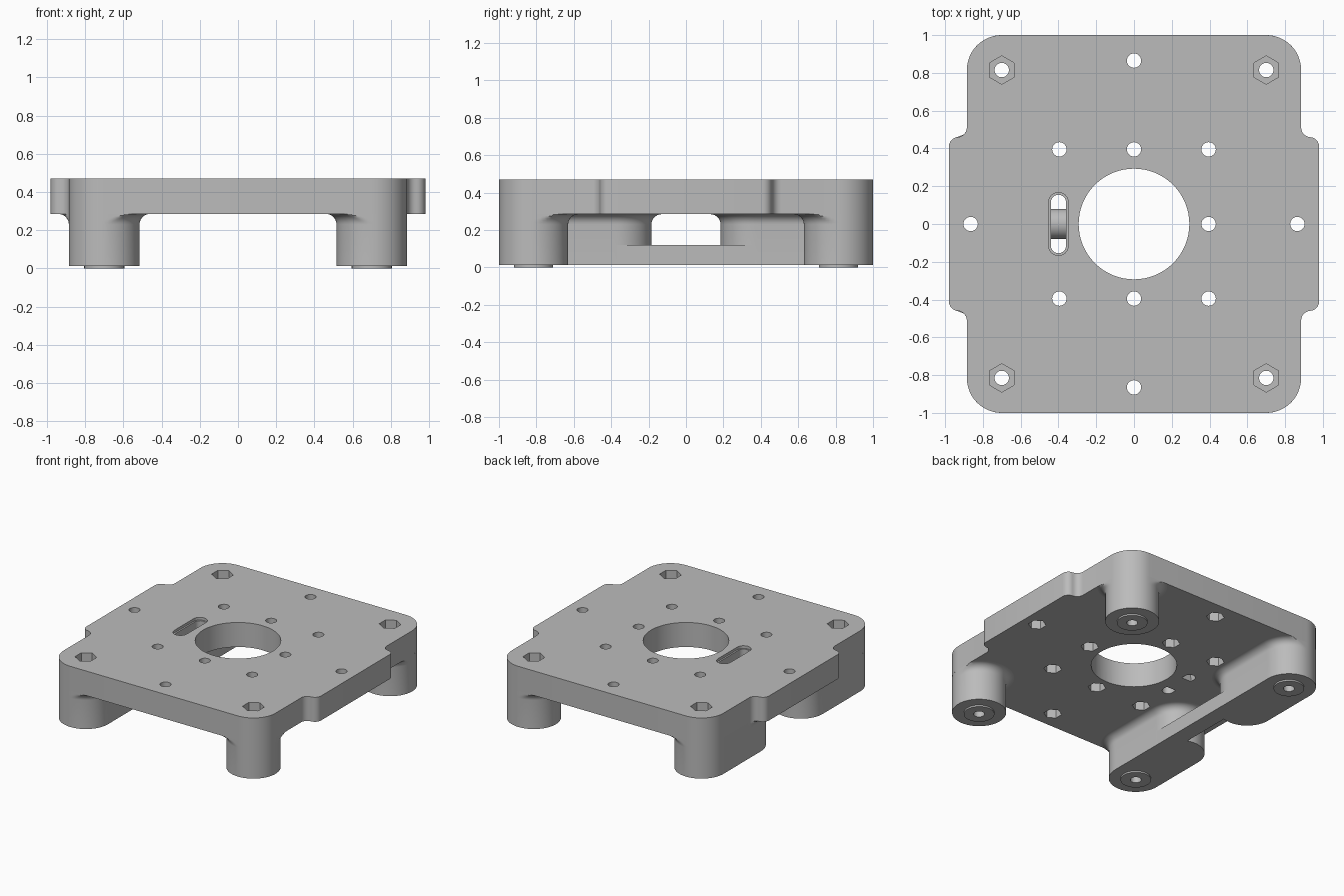
import bpy, bmesh, math

if "Cube" in bpy.data.objects:
    bpy.data.objects.remove(bpy.data.objects["Cube"])

GREY = (0.5, 0.5, 0.5, 1)
mat = bpy.data.materials.new("grey plastic")
mat.use_nodes = True
mat.diffuse_color = GREY
mat.node_tree.nodes["Principled BSDF"].inputs["Base Color"].default_value = GREY

TOP, UNDER, BASE = 0.47, 0.285, 0.012   # plate top, plate underside, foot sole
FX, FY, FR = 0.7, 0.815, 0.185          # foot centre and radius
EAR, FIL = 0.46, 0.05                   # ear half length, edge fillet


def loft(name, rings):
    """Solid through rings of equal length, capped at both ends."""
    bm = bmesh.new()
    loops = [[bm.verts.new(p) for p in ring] for ring in rings]
    n = len(loops[0])
    for a, b in zip(loops, loops[1:]):
        for i in range(n):
            j = (i + 1) % n
            bm.faces.new((a[i], a[j], b[j], b[i]))
    bm.faces.new(loops[0][::-1])
    bm.faces.new(loops[-1])
    bmesh.ops.recalc_face_normals(bm, faces=bm.faces)
    me = bpy.data.meshes.new(name)
    bm.to_mesh(me)
    bm.free()
    me.materials.append(mat)
    ob = bpy.data.objects.new(name, me)
    bpy.context.collection.objects.link(ob)
    return ob


def prism(name, outline, z0, z1):
    return loft(name, [[(x, y, z) for x, y in outline] for z in (z0, z1)])


def arc(cx, cy, r, a0, a1, n=12):
    angles = [math.radians(a0 + (a1 - a0) * i / n) for i in range(n + 1)]
    return [(cx + r * math.cos(a), cy + r * math.sin(a)) for a in angles]


def disc(cx, cy, r, n=32, start=0):
    return arc(cx, cy, r, start, start + 360, n)[:-1]


def slot(cx, half, r):
    return arc(cx, half - r, r, 0, 180) + arc(cx, r - half, r, 180, 360)


def boolean(ob, tool, operation="DIFFERENCE"):
    mod = ob.modifiers.new("cut", "BOOLEAN")
    mod.operation, mod.object, mod.solver = operation, tool, "EXACT"
    bpy.context.view_layer.objects.active = ob
    bpy.ops.object.modifier_apply(modifier=mod.name)
    bpy.data.objects.remove(tool)


# Plate outline: rounded corners and a filleted ear on each side
edge = FX + FR
ear_x = edge + 2 * FIL - 0.005
quarter = (arc(ear_x - FIL, EAR - FIL, FIL, 0, 90, 6)
           + arc(edge + FIL, EAR + FIL, FIL, 270, 180, 6)
           + arc(FX, FY, FR, 0, 90))
half = quarter + [(-x, y) for x, y in reversed(quarter)]
plate = prism("top_plate", half + [(-x, -y) for x, y in half], UNDER, TOP)

# Bolt holes with hexagonal pockets underneath
g, far = 0.395, 0.865
holes = [(x, y) for x in (-g, 0, g) for y in (-g, 0, g)
         if (x, y) not in ((0, 0), (-g, 0))]
holes += [(0, far), (0, -far), (far, 0), (-far, 0)]
for x, y in holes:
    boolean(plate, prism("cutter", disc(x, y, 0.038), 0, 1))
    boolean(plate, prism("cutter", disc(x, y, 0.062, 6, 30), 0, UNDER + 0.08))

# Central opening and cable tie slot
boolean(plate, prism("cutter", disc(0, 0, 0.293, 72), 0, 1))
boolean(plate, prism("cutter", slot(-0.4, 0.155, 0.04), 0, 1))
boolean(plate, prism("cutter", slot(-0.4, 0.167, 0.052), TOP - 0.02, 1))

# Rounded bar crossing the slot
bar = arc(0, UNDER + 0.03, 0.08, 0, 180, 16) + [(-0.08, UNDER), (0.08, UNDER)]
loft("tie_bar", [[(x, y, z) for y, z in bar] for x in (-0.445, -0.355)])


def clip(x, y):
    """Keep a flared foot point inside the plate outline."""
    if x > FX and y > FY:
        d = math.hypot(x - FX, y - FY)
        k = min(1, FR / d)
        return FX + (x - FX) * k, FY + (y - FY) * k
    limit = edge
    if y < EAR:
        limit = ear_x
    elif y < EAR + FIL:
        limit = edge + FIL - math.sqrt(FIL ** 2 - (y - EAR - FIL) ** 2)
    return min(x, limit), min(y, 1)


def foot_ring(r, inner_y):
    """Circle, or a capsule reaching from the corner to inner_y."""
    span = FY - inner_y
    steps = 30 if span else 0
    side = [inner_y + span * i / steps for i in range(1, steps)]
    ring = arc(FX, FY, r, 0, 180, 32)
    ring += [(FX - r, y) for y in reversed(side)]
    ring += arc(FX, inner_y, r, 180, 360, 32)[0 if span else 1:]
    ring += [(FX + r, y) for y in side]
    return ring if span else ring[:-1]


def make_foot(name, sx, sy, inner_y):
    flare = 0.055
    levels = [(0, BASE)]
    for i in range(9):
        a = math.pi / 2 * i / 8
        levels.append((flare * (1 - math.cos(a)),
                       UNDER - flare + flare * math.sin(a)))
    rings = []
    for grow, z in levels:
        pts = [clip(x, y) for x, y in foot_ring(FR + grow, inner_y)]
        rings.append([(sx * x, sy * y, z) for x, y in pts])
    foot = loft(name, rings)
    pad = prism(name + "_pad", disc(sx * FX, sy * FY, 0.105), 0, BASE)
    # Screw hole through everything, nut pocket on top
    for ob in (foot, pad, plate):
        boolean(ob, prism("cutter", disc(sx * FX, sy * FY, 0.038), -0.5, 1))
    boolean(plate, prism("cutter", disc(sx * FX, sy * FY, 0.075, 6, 30),
                         TOP - 0.12, 1))


# Round feet on the left, long feet on the right
for sy, end in ((-1, "front"), (1, "back")):
    make_foot(end + "_left_foot", 1, sy, FY)
    make_foot(end + "_right_foot", -1, sy, 0.37)

# Low rail joining the long feet along their inner side
x0, x1 = -0.64, FR - FX
prism("lower_rail", [(x0, -0.37), (x1, -0.37), (x1, 0.37), (x0, 0.37)], BASE, 0.12)

# Smooth curved walls, crisp edges
bpy.ops.object.select_all(action="DESELECT")
for ob in bpy.context.collection.objects:
    if ob.type == "MESH" and mat.name in ob.data.materials:
        ob.select_set(True)
        bpy.context.view_layer.objects.active = ob
bpy.ops.object.shade_smooth_by_angle(angle=math.radians(30))
